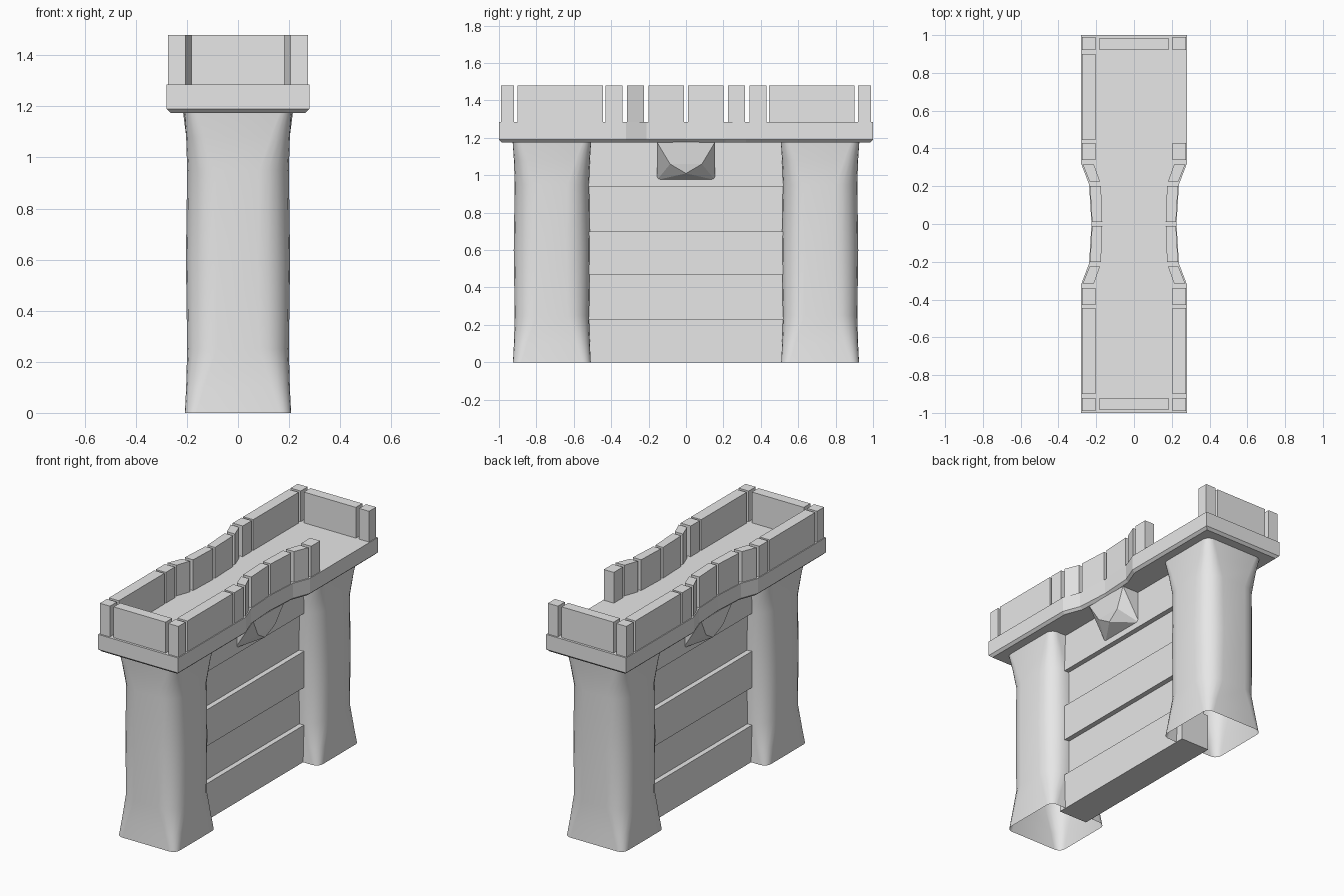
import bpy, bmesh, math
from mathutils import Vector

cube = bpy.data.objects.get("Cube")
if cube:
    bpy.data.objects.remove(cube)

stone = bpy.data.materials.new("light_grey_stone")
GREY = (0.8, 0.8, 0.8, 1)
stone.diffuse_color = GREY
stone.use_nodes = True
stone.node_tree.nodes["Principled BSDF"].inputs["Base Color"].default_value = GREY


def finish(name, bm, smooth=False):
    bmesh.ops.recalc_face_normals(bm, faces=bm.faces)
    mesh = bpy.data.meshes.new(name)
    bm.to_mesh(mesh)
    bm.free()
    mesh.materials.append(stone)
    obj = bpy.data.objects.new(name, mesh)
    bpy.context.scene.collection.objects.link(obj)
    for face in mesh.polygons:
        face.use_smooth = smooth
    return obj


def loft(name, rings, caps=True, smooth=False):
    """Skin a stack of equal-length rings of points."""
    bm = bmesh.new()
    loops = [[bm.verts.new(p) for p in ring] for ring in rings]
    n = len(loops[0])
    for low, high in zip(loops, loops[1:]):
        for i in range(n):
            j = (i + 1) % n
            bm.faces.new((low[i], low[j], high[j], high[i]))
    if caps:
        bm.faces.new(loops[0][::-1])
        bm.faces.new(loops[-1])
    return finish(name, bm, smooth)


def prism(name, outline, z0, z1):
    return loft(name, [[(x, y, z) for x, y in outline] for z in (z0, z1)])


def box(name, x0, x1, y0, y1, z0, z1):
    return prism(name, [(x0, y0), (x1, y0), (x1, y1), (x0, y1)], z0, z1)


def rounded_square(cy, z, half, radius, steps=5):
    ring = []
    for quarter in range(4):
        middle = math.radians(45 + 90 * quarter)
        cx = math.copysign(half - radius, math.cos(middle))
        dy = math.copysign(half - radius, math.sin(middle))
        for s in range(steps + 1):
            a = math.radians(90 * quarter + 90 * s / steps)
            ring.append((cx + radius * math.cos(a), cy + dy + radius * math.sin(a), z))
    return ring


# Towers: open rounded shafts, squarer at foot and head
tower_profile = [(0, .208, .045), (.1, .203, .07), (.25, .199, .115), (.6, .204, .125),
                 (.95, .199, .115), (1.08, .203, .075), (1.18, .21, .045)]
for label, cy in (("front", -.717), ("back", .717)):
    loft(label + "_tower", [rounded_square(cy, *p) for p in tower_profile],
         caps=False, smooth=True)

# Wall: courses alternately proud and set back
seams = [0, .232, .47, .7, .94, 1.18]
for i, (z0, z1) in enumerate(zip(seams, seams[1:])):
    half = .068 if i % 2 else .1
    box(f"wall_course_{i + 1}", -half, half, -.56, .56, z0, z1)

# Walkway: slab with a narrow waist and a chamfered lower edge
side = [(.28, -1), (.28, -.32), (.238, -.21), (.225, 0), (.238, .21), (.28, .32), (.28, 1)]
outline = side + [(-x, -y) for x, y in side]


def deck_ring(z, inset):
    return [(x - math.copysign(inset, x),
             y - (math.copysign(inset, y) if abs(y) == 1 else 0), z) for x, y in outline]


loft("walkway", [deck_ring(1.175, .016), deck_ring(1.19, 0), deck_ring(1.285, 0)])

# Faceted brackets under the waist, one on each face of the wall
for label, sx in (("left", 1), ("right", -1)):
    bm = bmesh.new()
    points = [(.19, 0, 1.01)]
    for sy in (-1, 1):
        points += [(.09, sy * .155, .975), (.09, sy * .155, 1.177),
                   (.215, sy * .155, 1.177), (.2, sy * .085, 1.06)]
    for x, y, z in points:
        bm.verts.new(Vector((sx * x, y, z)))
    bmesh.ops.convex_hull(bm, input=bm.verts)
    finish(label + "_bracket", bm)

# Battlements: blocks given as outlines for one quarter, then mirrored
LOW, HIGH = 1.28, 1.48
blocks = {
    "corner_block": [(.205, .92), (.275, .92), (.275, .99), (.205, .99)],
    "long_parapet": [(.205, .445), (.275, .445), (.275, .9), (.205, .9)],
    "shoulder_block": [(.205, .34), (.275, .34), (.275, .43), (.205, .43)],
    "angled_block": [(.18, .225), (.235, .225), (.272, .315), (.212, .315)],
    "waist_block": [(.168, .01), (.222, .01), (.233, .2), (.175, .2)],
}
for ylabel, sy in (("front", -1), ("back", 1)):
    for xlabel, sx in (("left", 1), ("right", -1)):
        for name, quad in blocks.items():
            # the back left parapet is an open gap
            if name == "long_parapet" and sx > 0 and sy > 0:
                continue
            prism(f"{ylabel}_{xlabel}_{name}", [(sx * x, sy * y) for x, y in quad], LOW, HIGH)
    box(ylabel + "_end_parapet", -.182, .182, *sorted((sy * .92, sy * .985)), LOW, HIGH)
